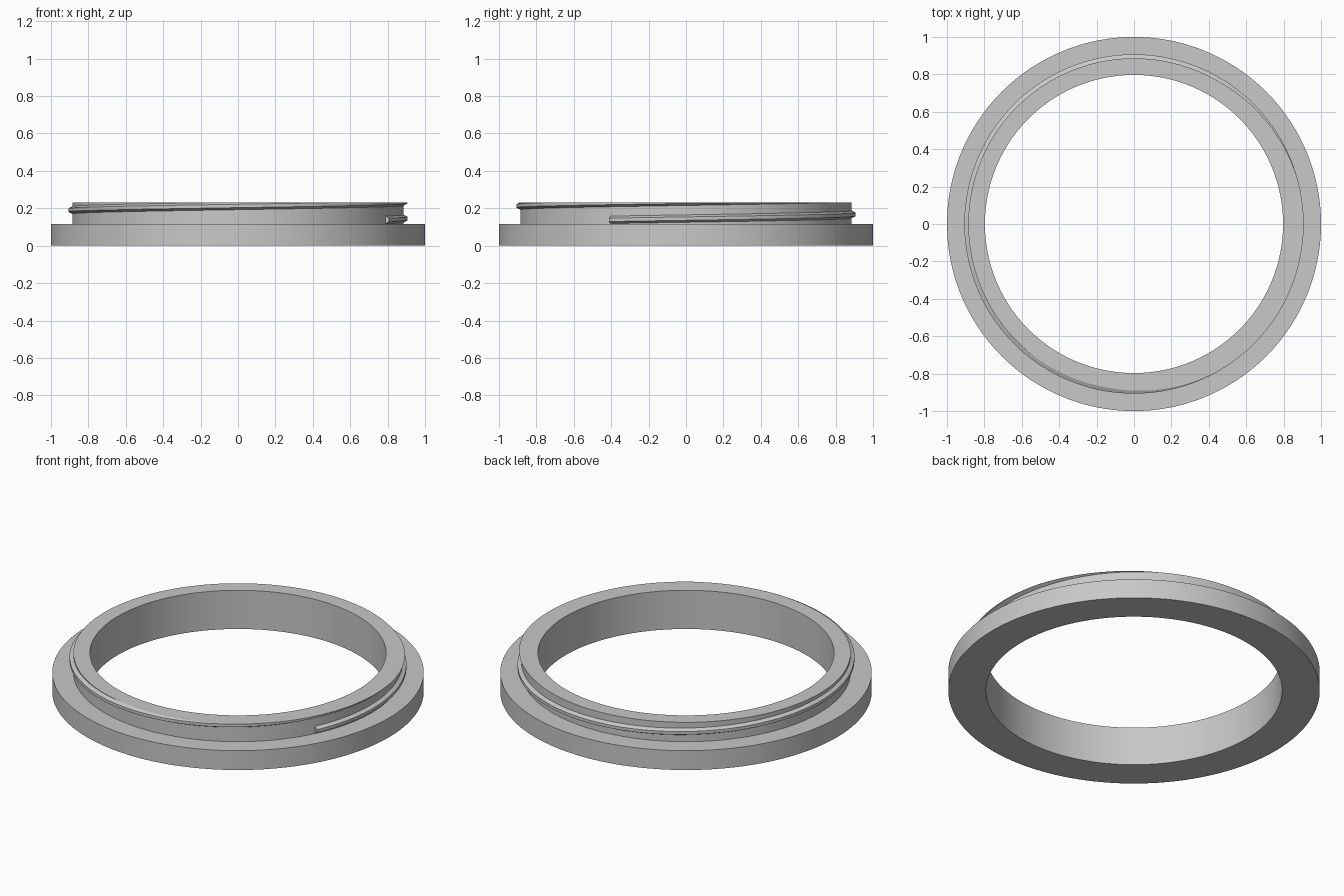
import bpy, bmesh
from math import cos, sin, pi, radians

cube = bpy.data.objects.get("Cube")
if cube:
    bpy.data.objects.remove(cube, do_unlink=True)

SEGMENTS = 192
BORE, COLLAR, FLANGE, CREST = 0.797, 0.886, 1.0, 0.907
STEP, TOP = 0.115, 0.23

grey = bpy.data.materials.new("plain grey")
grey.use_nodes = True
grey.diffuse_color = (0.58, 0.58, 0.58, 1)
grey.node_tree.nodes["Principled BSDF"].inputs["Base Color"].default_value = grey.diffuse_color


def sweep(name, sections, closed):
    """Skin a list of (angle, [(radius, z), ...]) sections around the z axis."""
    bm = bmesh.new()
    loops = [[bm.verts.new((r * cos(a), r * sin(a), z)) for r, z in pts]
             for a, pts in sections]
    pairs = list(zip(loops, loops[1:]))
    if closed:
        pairs.append((loops[-1], loops[0]))
    for p, q in pairs:
        for i in range(len(p)):
            j = (i + 1) % len(p)
            bm.faces.new((p[i], q[i], q[j], p[j]))
    if not closed:
        bm.faces.new(loops[0])
        bm.faces.new(loops[-1])
    bmesh.ops.recalc_face_normals(bm, faces=bm.faces)
    mesh = bpy.data.meshes.new(name)
    bm.to_mesh(mesh)
    bm.free()
    obj = bpy.data.objects.new(name, mesh)
    bpy.context.collection.objects.link(obj)
    mesh.materials.append(grey)
    bpy.ops.object.select_all(action='DESELECT')
    obj.select_set(True)
    bpy.context.view_layer.objects.active = obj
    bpy.ops.object.shade_smooth_by_angle(angle=radians(20))
    return obj


# Stepped ring: wide flange with a narrower collar on top
profile = [(BORE, 0), (FLANGE, 0), (FLANGE, STEP),
           (COLLAR, STEP), (COLLAR, TOP), (BORE, TOP)]
sweep("flange_ring", [(2 * pi * i / SEGMENTS, profile) for i in range(SEGMENTS)], True)

# Helical thread rising around the collar, trimmed level with its top
HALF_ROOT, HALF_CREST = 0.021, 0.009
PITCH, Z_START = 0.09, 0.145
root = COLLAR - 0.002
start = radians(-27)
end = 2 * pi * (TOP + HALF_ROOT - 0.001 - Z_START) / PITCH


def thread_section(angle):
    z = Z_START + PITCH * angle / (2 * pi)
    low, high = z - HALF_ROOT, z + HALF_ROOT
    # Where the crest is cut away, the lower flank ends at the top plane
    reach = min(1, (TOP - low) / (HALF_ROOT - HALF_CREST))
    crest = root + (CREST - root) * reach
    # Upper flank meets the top plane before the root does
    drop = (high - TOP) / (HALF_ROOT - HALF_CREST)
    upper = root + (CREST - root) * max(0, min(reach, drop))
    return [(root, low), (crest, min(z - HALF_CREST, TOP - 0.0002)),
            (crest, min(z + HALF_CREST, TOP - 0.0001)),
            (upper + 0.0001, min(high, TOP)), (root, min(high, TOP))]


steps = 240
angles = [start + (end - start) * i / steps for i in range(steps + 1)]
sweep("screw_thread", [(a, thread_section(a)) for a in angles], False)
